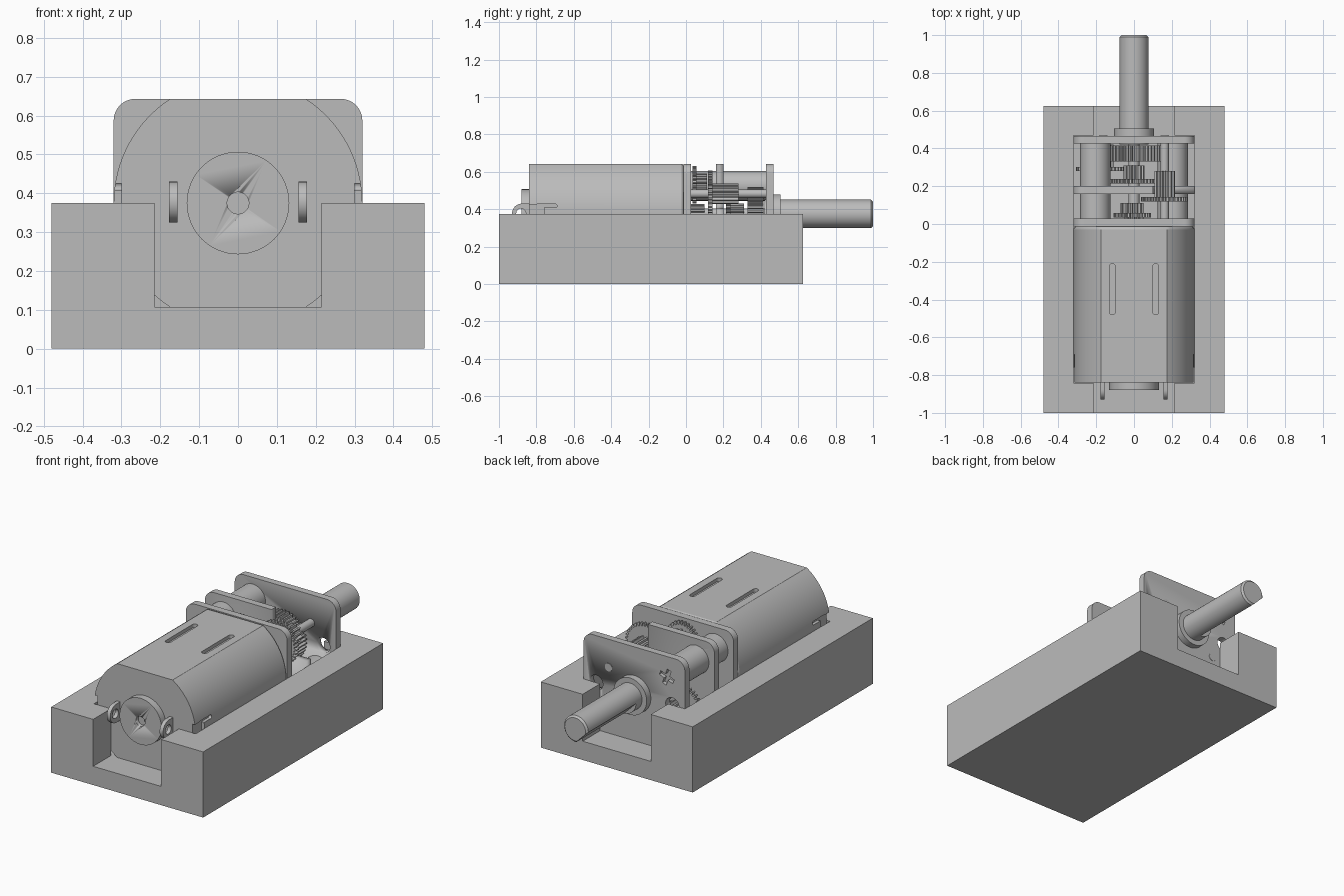
import bpy, bmesh
from math import sin, cos, pi, radians, asin

if "Cube" in bpy.data.objects:
    bpy.data.objects.remove(bpy.data.objects["Cube"])

grey = bpy.data.materials.new("plain grey")
grey.use_nodes = True
grey.diffuse_color = (0.5, 0.5, 0.5, 1)
grey.node_tree.nodes["Principled BSDF"].inputs["Base Color"].default_value = (0.5, 0.5, 0.5, 1)

AXIS = 0.375          # height of the motor axis
HALF_W, HALF_H = 0.32, 0.268
FLOOR = AXIS - HALF_H


def prism(name, pts, a, b, along="y", smooth=True):
    """Extrude a 2D outline from a to b along one axis."""
    place = {"x": lambda u, v, t: (t, u, v),
             "y": lambda u, v, t: (u, t, v),
             "z": lambda u, v, t: (u, v, t)}[along]
    bm = bmesh.new()
    base = bm.faces.new([bm.verts.new(place(u, v, a)) for u, v in pts])
    ext = bmesh.ops.extrude_face_region(bm, geom=[base])
    moved = [g for g in ext["geom"] if isinstance(g, bmesh.types.BMVert)]
    bmesh.ops.translate(bm, verts=moved, vec=place(0, 0, b - a))
    bmesh.ops.recalc_face_normals(bm, faces=bm.faces)
    mesh = bpy.data.meshes.new(name)
    bm.to_mesh(mesh)
    bm.free()
    mesh.materials.append(grey)
    ob = bpy.data.objects.new(name, mesh)
    bpy.context.collection.objects.link(ob)
    if smooth:
        activate(ob)
        bpy.ops.object.shade_smooth_by_angle(angle=radians(30))
    return ob


def activate(ob):
    bpy.ops.object.select_all(action="DESELECT")
    ob.select_set(True)
    bpy.context.view_layer.objects.active = ob


def apply(ob, mod):
    activate(ob)
    bpy.ops.object.modifier_apply(modifier=mod.name)


def cut(ob, *cutters):
    for c in cutters:
        mod = ob.modifiers.new("cut", "BOOLEAN")
        mod.operation, mod.solver, mod.object = "DIFFERENCE", "EXACT", c
        apply(ob, mod)
        bpy.data.objects.remove(c)


def rect(u0, u1, v0, v1):
    return [(u0, v0), (u1, v0), (u1, v1), (u0, v1)]


def circle(u, v, r, n=48):
    return [(u + r * cos(2 * pi * i / n), v + r * sin(2 * pi * i / n)) for i in range(n)]


def rounded(u0, u1, v0, v1, r, n=8):
    pts = []
    for k, (u, v) in enumerate(((u1 - r, v1 - r), (u0 + r, v1 - r), (u0 + r, v0 + r), (u1 - r, v0 + r))):
        pts += [(u + r * cos(pi / 2 * (k + i / n)), v + r * sin(pi / 2 * (k + i / n))) for i in range(n + 1)]
    return pts


def cog(u, v, r, teeth, depth=0.016):
    pts = []
    for i in range(teeth):
        for f, rr in ((0, r - depth), (0.3, r - depth), (0.45, r), (0.75, r), (0.9, r - depth)):
            t = 2 * pi * (i + f) / teeth
            pts.append((u + rr * cos(t), v + rr * sin(t)))
    return pts


def bevel_where(ob, test, width, segments=3):
    """Bevel the edges whose two ends pass the test."""
    bm = bmesh.new()
    bm.from_mesh(ob.data)
    edges = [e for e in bm.edges if all(test(v.co) for v in e.verts)]
    bmesh.ops.bevel(bm, geom=edges, offset=width, segments=segments, profile=0.5, affect="EDGES")
    bm.to_mesh(ob.data)
    bm.free()


# Holder block: pocket for the motor, narrower opening through both ends
block = prism("holder_block", rect(-0.48, 0.48, -1, 0.625), 0, 0.375, "z", False)
cut(block,
    prism("pocket_cutter", rect(-0.321, 0.321, -0.841, 0.468), FLOOR, 0.6, "z", False),
    prism("opening_cutter", rect(-0.215, 0.215, -1.2, 0.8), FLOOR, 0.6, "z", False))

# Motor can: a cylinder flattened above and below
a = asin(HALF_H / HALF_W)
arc = [-a + 2 * a * i / 32 for i in range(33)]
outline = [(HALF_W * cos(t), AXIS + HALF_W * sin(t)) for t in arc]
outline += [(-x, z) for x, z in reversed(outline)]
can = prism("motor_can", outline, -0.84, -0.013)
bevel_where(can, lambda c: c.y > -0.1, 0.015)
for s in (-1, 1):
    xs = sorted((s * 0.3, s * 0.4))
    cut(can,
        prism("side_notch_cutter", rect(-0.9, -0.76, 0.32, 0.425), *xs, "x", False),
        prism("side_slot_cutter", rounded(-0.8, -0.69, 0.408, 0.428, 0.009), *xs, "x", False))
    for z in (AXIS + HALF_H, FLOOR):
        cut(can, prism("vent_cutter", rounded(s * 0.115 - 0.016, s * 0.115 + 0.016, -0.48, -0.21, 0.0155),
                       z - 0.02, z + 0.02, "z", False))

# End cap with its axle hole
cap = prism("end_cap", circle(0, AXIS, 0.132, 64), -0.88, -0.835)
cut(cap, prism("axle_cutter", circle(0, AXIS, 0.028), -0.95, -0.86))

# Terminals: rounded tabs with an eye
for s, side in ((-1, "right"), (1, "left")):
    tab = [(-0.83, 0.325), (-0.83, 0.43)]
    tab += [(-0.878 + 0.052 * cos(t), 0.3775 + 0.0525 * sin(t))
            for t in [pi / 2 + pi * i / 16 for i in range(17)]]
    term = prism(side + "_terminal", tab, s * 0.156, s * 0.178, "x")
    cut(term, prism("eye_cutter", circle(-0.882, 0.3775, 0.026, 24), s * 0.1, s * 0.25, "x"))

# Gearbox plates
plate = rounded(-HALF_W, HALF_W, FLOOR, AXIS + HALF_H, 0.055)
inner = prism("inner_plate", plate, -0.013, 0.028)
middle = prism("middle_plate", plate, 0.16, 0.2)
cut(middle, prism("corner_cutter", rounded(0.1, 0.6, 0.405, 0.9, 0.05), 0.1, 0.3))
outer = prism("outer_plate", plate, 0.427, 0.467)
for s in (-1, 1):
    cut(outer, prism("mount_cutter", circle(s * 0.24, AXIS, 0.042, 32), 0.4, 0.5))

# Spacer columns with cross-head recesses showing in the outer plate
for s, tag in ((-1, "upper"), (1, "lower")):
    x, z = s * 0.205, AXIS - s * 0.15
    prism(tag + "_column", circle(x, z, 0.08), 0.026, 0.429)
    for w, h in ((0.045, 0.013), (0.013, 0.045)):
        p = [(x + (u * 0.94 - v * 0.34), z + (u * 0.34 + v * 0.94)) for u, v in rect(-w, w, -h, h)]
        cut(outer, prism("cross_cutter", p, 0.445, 0.5, "y", False))

# Gear axles
for s, tag in ((-1, "lower"), (1, "upper")):
    prism(tag + "_axle", circle(s * 0.162, AXIS + s * 0.108, 0.023, 24), 0.02, 0.469)

# Gear train: name, x, z, radius, teeth, start, end
train = (
    ("motor_pinion", 0, AXIS, 0.052, 10, 0.02, 0.1),
    ("first_gear", -0.01, 0.53, 0.1, 28, 0.035, 0.057),
    ("first_pinion", -0.01, 0.53, 0.062, 14, 0.057, 0.112),
    ("second_gear", 0.162, 0.483, 0.125, 36, 0.118, 0.142),
    ("second_pinion", 0.162, 0.483, 0.055, 12, 0.142, 0.28),
    ("third_gear", 0, AXIS, 0.125, 36, 0.215, 0.237),
    ("third_pinion", 0, AXIS, 0.055, 12, 0.237, 0.31),
    ("fourth_gear", -0.175, 0.28, 0.132, 36, 0.28, 0.303),
    ("fourth_pinion", -0.162, 0.267, 0.055, 12, 0.303, 0.42),
    ("output_gear", 0, AXIS, 0.145, 40, 0.33, 0.415),
)
for name, x, z, r, teeth, y0, y1 in train:
    prism(name, cog(x, z, r, teeth), y0, y1, "y", False)
prism("inner_shaft", circle(0, AXIS, 0.03, 24), 0.02, 0.43)

# Output bushing and D-shaped shaft
prism("output_bushing", circle(0, AXIS, 0.105, 64), 0.465, 0.505)
shaft = prism("output_shaft", circle(0, AXIS, 0.076, 64), 0.42, 1.0)
bevel_where(shaft, lambda c: c.y > 0.99, 0.01, 1)
q = 0.7071
flat = [(-q * d - q * w, AXIS - q * d + q * w) for d, w in rect(0.054, 0.2, -0.2, 0.2)]
cut(shaft, prism("flat_cutter", flat, 0.56, 1.1, "y", False))
